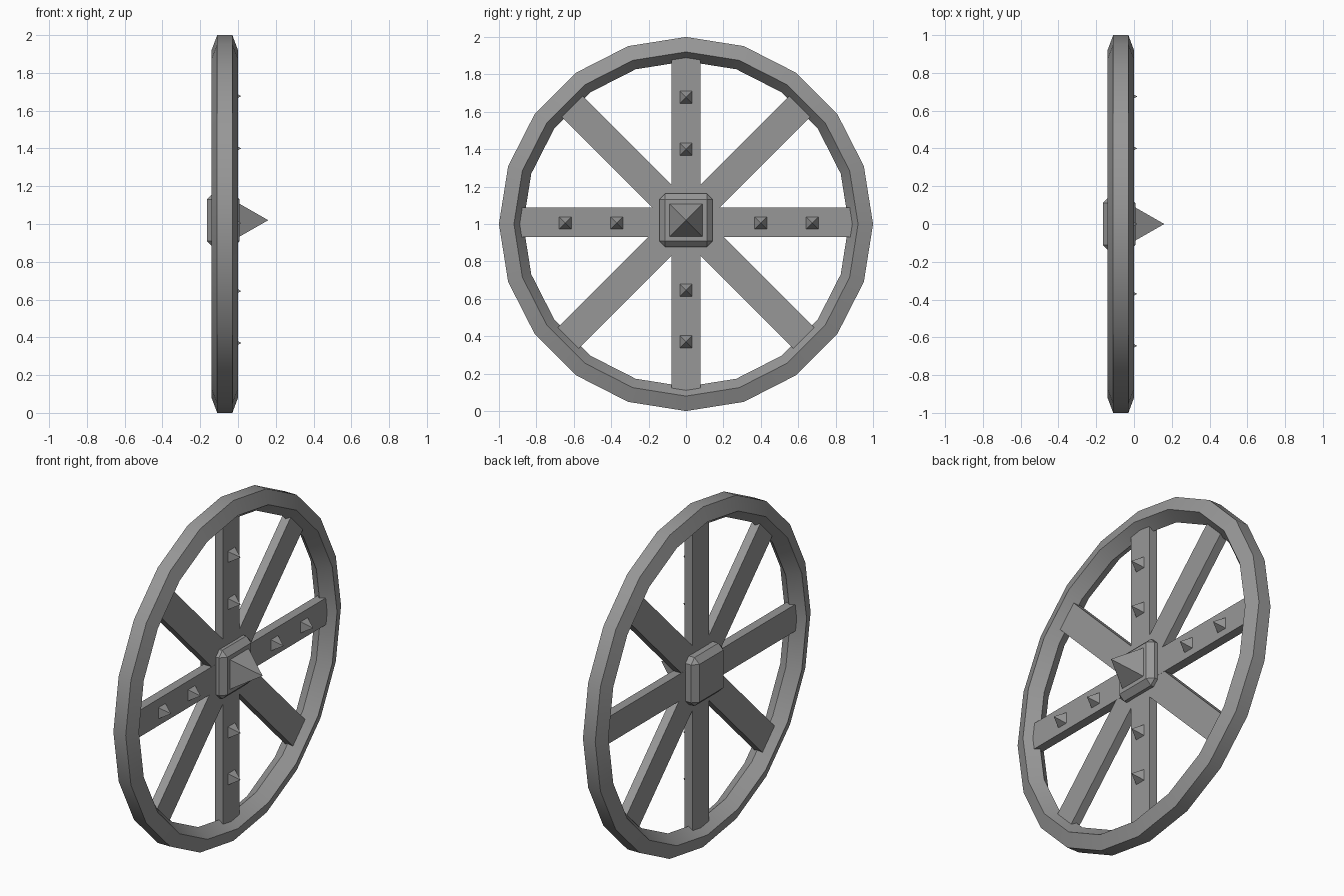
import bpy, bmesh
from math import pi, sin, cos, radians
from mathutils import Matrix, Vector

if "Cube" in bpy.data.objects:
    bpy.data.objects.remove(bpy.data.objects["Cube"])

# Dark iron-grey for every part
grey = bpy.data.materials.new("dark_grey")
grey.diffuse_color = (0.31, 0.31, 0.31, 1)
grey.use_nodes = True
grey.node_tree.nodes["Principled BSDF"].inputs["Base Color"].default_value = grey.diffuse_color


def finish(name, bm):
    bmesh.ops.recalc_face_normals(bm, faces=bm.faces)
    mesh = bpy.data.meshes.new(name)
    bm.to_mesh(mesh)
    bm.free()
    mesh.materials.append(grey)
    obj = bpy.data.objects.new(name, mesh)
    bpy.context.collection.objects.link(obj)
    return obj


def box(name, center, size, angle=0.0, bevel=0.0):
    """Box turned by angle about the wheel axle (x)."""
    bm = bmesh.new()
    bmesh.ops.create_cube(bm, size=1, matrix=Matrix.Diagonal((*size, 1)))
    if bevel:
        bmesh.ops.bevel(bm, geom=bm.edges[:], offset=bevel, segments=1,
                        affect='EDGES', profile=0.5)
    bm.transform(Matrix.Translation(center) @ Matrix.Rotation(angle, 4, 'X'))
    return finish(name, bm)


def spike(name, base, half, height):
    """Square pyramid pointing along +x from its base centre."""
    bm = bmesh.new()
    bmesh.ops.create_cone(bm, cap_ends=True, segments=4, radius1=half * 2 ** 0.5,
                          radius2=0, depth=height,
                          matrix=Matrix.Translation((0, 0, height / 2))
                          @ Matrix.Rotation(pi / 4, 4, 'Z'))
    bmesh.ops.remove_doubles(bm, verts=bm.verts, dist=1e-5)
    bm.transform(Matrix.Translation(base) @ Matrix.Rotation(pi / 2, 4, 'Y'))
    return finish(name, bm)


# Rim: five-point section (x, radius) with an inner ridge, swept round 20 sides
SIDES = 20
section = [(-0.03, 1.0), (0.0, 0.92), (-0.07, 0.87), (-0.14, 0.92), (-0.11, 1.0)]
n = len(section)
bm = bmesh.new()
rings = []
for i in range(SIDES):
    a = 2 * pi * i / SIDES
    rings.append([bm.verts.new((x, r * cos(a), 1 + r * sin(a))) for x, r in section])
for i in range(SIDES):
    r0, r1 = rings[i], rings[(i + 1) % SIDES]
    for j in range(n):
        k = (j + 1) % n
        bm.faces.new((r0[j], r0[k], r1[k], r1[j]))
rim = finish("rim", bm)
bpy.context.view_layer.objects.active = rim
rim.select_set(True)
bpy.ops.object.shade_smooth_by_angle(angle=radians(30))
rim.select_set(False)

# Spokes: one vertical and one horizontal board, four diagonal arms
FRONT, DEPTH = -0.043, 0.054
MID = FRONT - DEPTH / 2
box("vertical_spoke", (MID, 0, 1.0), (DEPTH, 0.153, 1.78))
box("horizontal_spoke", (MID, 0, 1.01), (DEPTH, 1.78, 0.157))
for deg, length in ((45, 0.86), (135, 0.86), (225, 0.89), (315, 0.89)):
    a = radians(deg)
    c = Vector((MID, cos(a) * length / 2, 1.02 + sin(a) * length / 2))
    box(f"diagonal_spoke_{deg}", c, (DEPTH - 0.002, length, 0.16), a)

# Chamfered hub block with a large central spike
box("hub", (-0.0785, 0, 1.02), (0.173, 0.286, 0.286), bevel=0.032)
spike("hub_spike", (0.008, 0, 1.02), 0.087, 0.152)

# Small studs on the vertical and horizontal spokes
for i, y in enumerate((-0.645, -0.37, 0.40, 0.675)):
    spike(f"horizontal_stud_{i + 1}", (FRONT, y, 1.005), 0.033, 0.06)
for i, z in enumerate((0.37, 0.645, 1.40, 1.677)):
    spike(f"vertical_stud_{i + 1}", (FRONT, 0, z), 0.033, 0.06)
